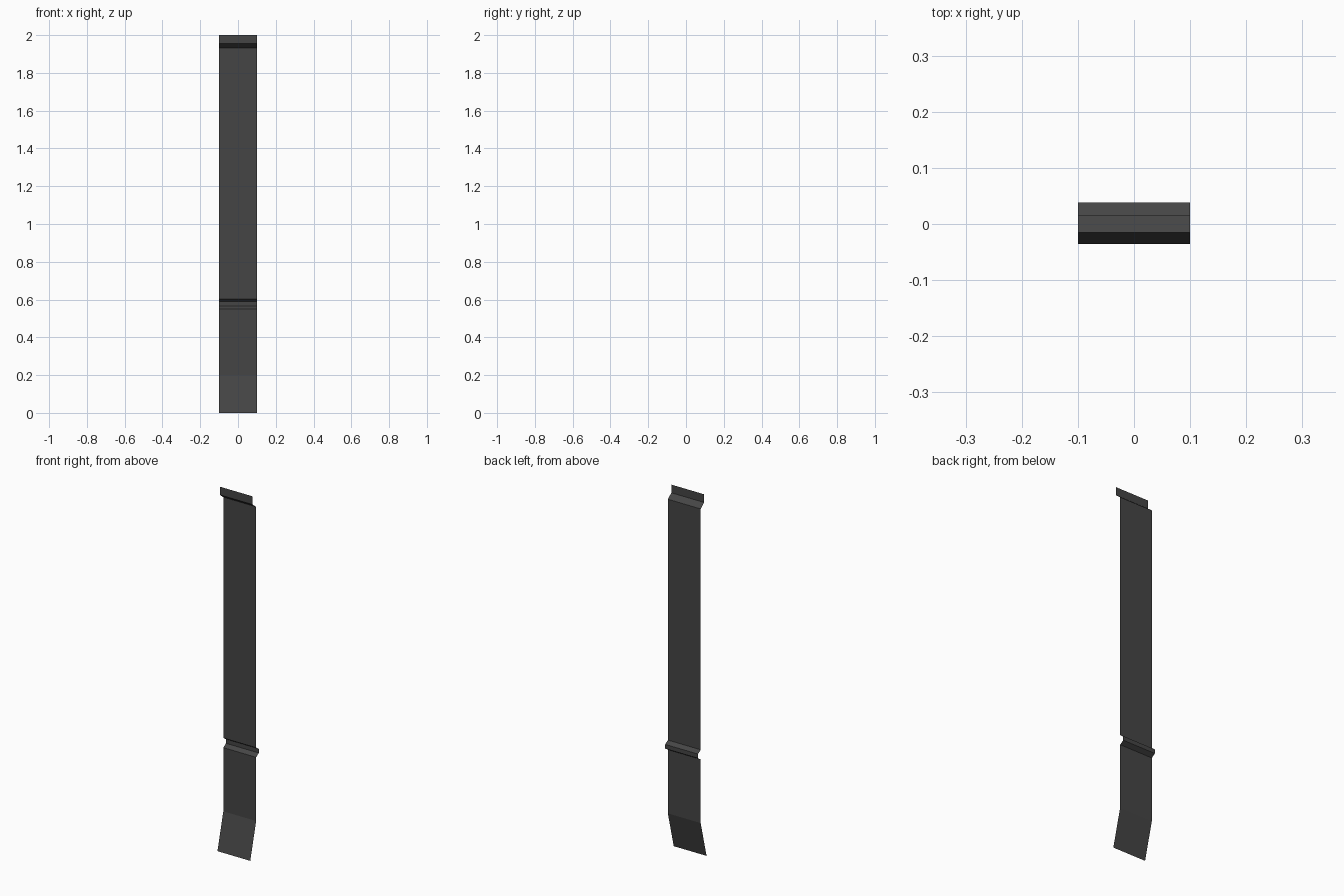
import bpy
import bmesh
from mathutils import Vector

if "Cube" in bpy.data.objects:
    bpy.data.objects.remove(bpy.data.objects["Cube"])

HALF_WIDTH = 0.1

# Side profile (y, z) of the thin folded sheet, from top to bottom
PROFILE = [
    (-0.015, 2.0), (-0.015, 1.955),   # top flange
    (0.015, 1.931), (0.015, 0.604),   # main panel
    (0.038, 0.589), (0.038, 0.566),   # recessed joint
    (0.015, 0.551), (0.015, 0.2),     # lower panel
    (-0.036, 0.0),                    # bottom kick-out
]

# Draw the profile as an edge chain, then extrude it across the width
bm = bmesh.new()
verts = [bm.verts.new((-HALF_WIDTH, y, z)) for y, z in PROFILE]
edges = [bm.edges.new(pair) for pair in zip(verts, verts[1:])]
result = bmesh.ops.extrude_edge_only(bm, edges=edges)
moved = [g for g in result["geom"] if isinstance(g, bmesh.types.BMVert)]
bmesh.ops.translate(bm, verts=moved, vec=(2 * HALF_WIDTH, 0, 0))

# Consistent normals towards the front
bmesh.ops.recalc_face_normals(bm, faces=bm.faces)
bm.normal_update()
if sum((f.normal.y * f.calc_area() for f in bm.faces)) > 0:
    bmesh.ops.reverse_faces(bm, faces=bm.faces)

mesh = bpy.data.meshes.new("folded_panel")
bm.to_mesh(mesh)
bm.free()
panel = bpy.data.objects.new("folded_panel", mesh)
bpy.context.collection.objects.link(panel)

# Dark grey finish
dark = bpy.data.materials.new("dark_grey")
dark.diffuse_color = (0.06, 0.06, 0.06, 1)
dark.use_nodes = True
dark.node_tree.nodes["Principled BSDF"].inputs["Base Color"].default_value = dark.diffuse_color
mesh.materials.append(dark)
